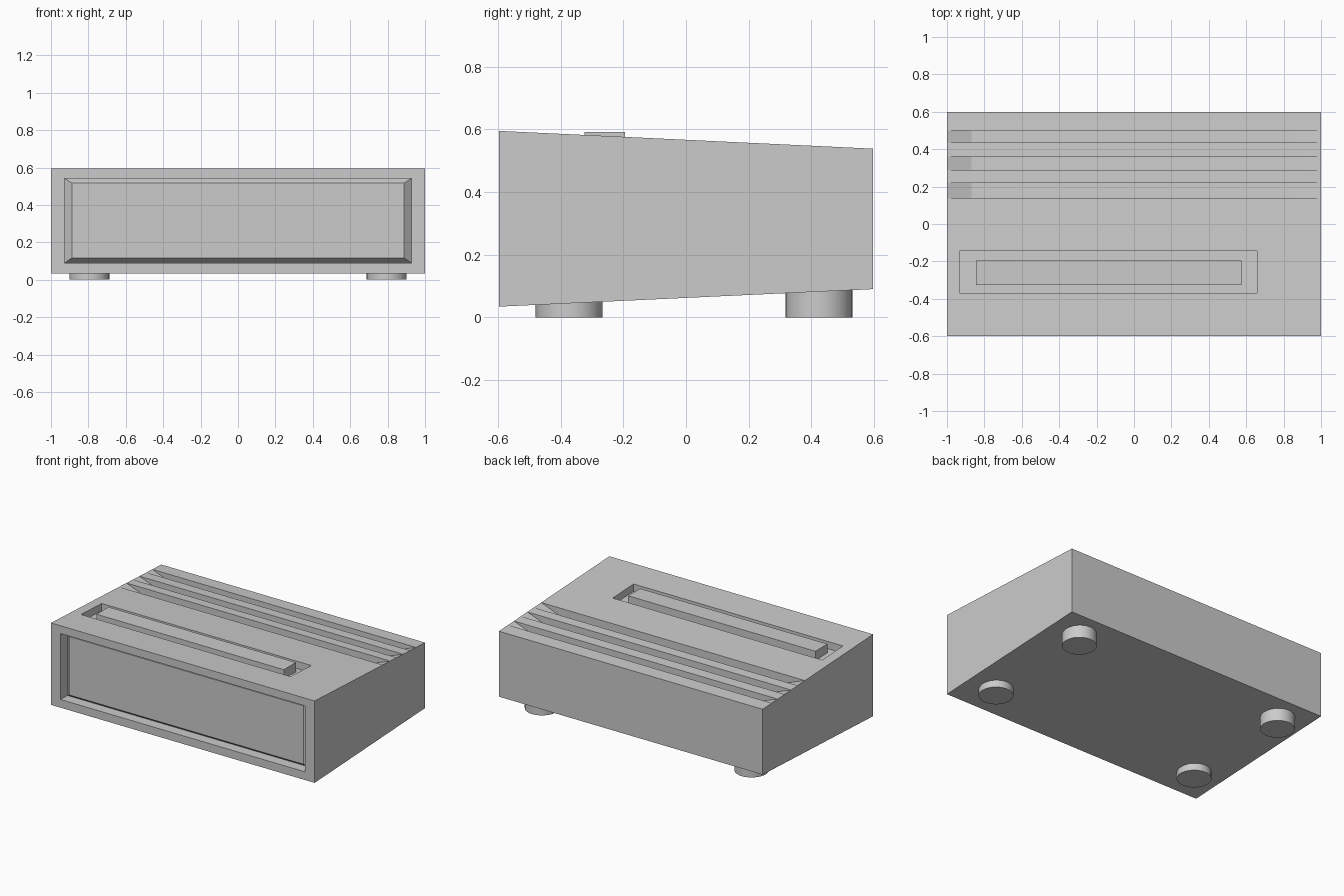
import bpy, bmesh

if "Cube" in bpy.data.objects:
    bpy.data.objects.remove(bpy.data.objects["Cube"])


def top(y):
    # height of the sloping lid
    return 0.567 - 0.0475 * y


def block(name, ring_a, ring_b):
    # six-sided solid between two four-point rings
    bm = bmesh.new()
    a = [bm.verts.new(p) for p in ring_a]
    b = [bm.verts.new(p) for p in ring_b]
    bm.faces.new(a)
    bm.faces.new(b)
    for i in range(4):
        j = (i + 1) % 4
        bm.faces.new((a[i], a[j], b[j], b[i]))
    bmesh.ops.recalc_face_normals(bm, faces=bm.faces)
    mesh = bpy.data.meshes.new(name)
    bm.to_mesh(mesh)
    bm.free()
    ob = bpy.data.objects.new(name, mesh)
    bpy.context.collection.objects.link(ob)
    return ob


def front_ring(y, x, z0, z1):
    return [(-x, y, z0), (x, y, z0), (x, y, z1), (-x, y, z1)]


def lid_ring(x0, x1, y0, y1, offset):
    # rectangle parallel to the sloping lid
    return [(x, y, top(y) + offset) for x, y in ((x0, y0), (x1, y0), (x1, y1), (x0, y1))]


# Wedge-shaped body
body = block("body", front_ring(-0.598, 1, 0.034, top(-0.598)), front_ring(0.598, 1, 0.09, top(0.598)))


def cut(cutter):
    mod = body.modifiers.new(cutter.name, 'BOOLEAN')
    mod.operation = 'DIFFERENCE'
    mod.solver = 'EXACT'
    mod.object = cutter
    bpy.context.view_layer.objects.active = body
    bpy.ops.object.modifier_apply(modifier=mod.name)
    bpy.data.objects.remove(cutter)


# Front recess and the bevelled panel set back in it
cut(block("recess_cutter", front_ring(-0.7, 0.927, 0.09, 0.542), front_ring(-0.525, 0.927, 0.09, 0.542)))
block("front_panel", front_ring(-0.56, 0.888, 0.117, 0.517), front_ring(-0.525, 0.927, 0.09, 0.542))

# Straight-sided well in the lid with a flat-topped bar
d = 0.05
well = (-0.932, 0.657, -0.37, -0.145)
cut(block("well_cutter", lid_ring(*well, -d), lid_ring(*well, d)))
bar = [(-0.845, -0.325), (0.575, -0.325), (0.575, -0.195), (-0.845, -0.195)]
block("lid_bar", [(x, y, 0.515) for x, y in bar], [(x, y, 0.592) for x, y in bar])

# Three vent grooves with ramped ends
for y0, y1 in ((0.14, 0.22), (0.29, 0.36), (0.435, 0.5)):
    cut(block("groove_cutter", lid_ring(-0.87, 0.87, y0, y1, -d), lid_ring(-1.13, 1.13, y0, y1, d)))

# Four round feet
for y, h, end in ((-0.373, 0.06, "front"), (0.425, 0.1, "back")):
    for x, side in ((-0.795, "left"), (0.795, "right")):
        bpy.ops.mesh.primitive_cylinder_add(vertices=32, radius=0.107, depth=h, location=(x, y, h / 2))
        bpy.context.object.name = f"{end}_{side}_foot"
        bpy.ops.object.shade_smooth_by_angle()
